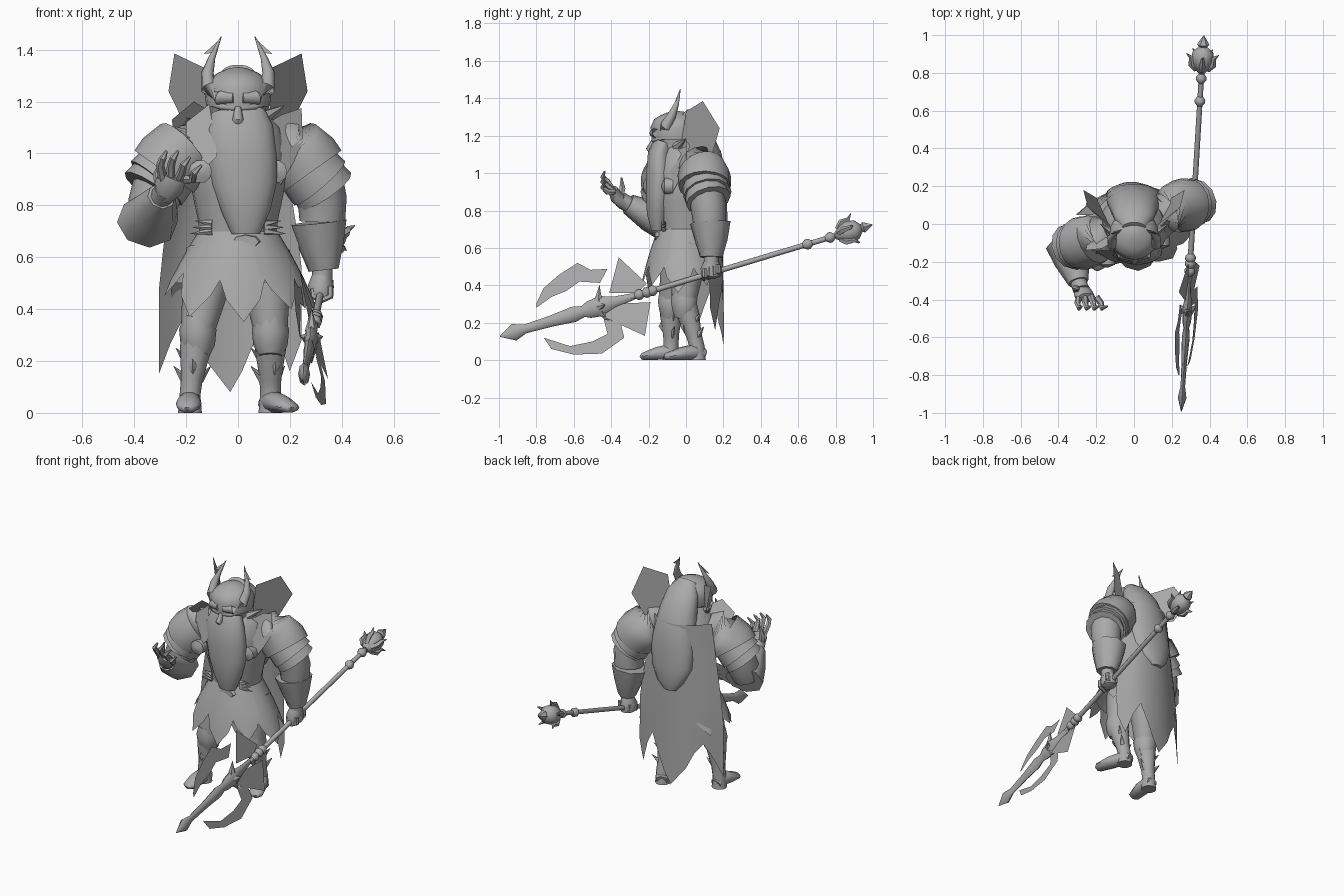
import bpy, bmesh, math
from mathutils import Vector

grey = bpy.data.materials.new("stone_grey")
grey.diffuse_color = (0.4, 0.4, 0.4, 1)


def build(name, verts, faces, smooth=True, angle=50):
    me = bpy.data.meshes.new(name)
    me.from_pydata([tuple(v) for v in verts], [], faces)
    bm = bmesh.new()
    bm.from_mesh(me)
    bmesh.ops.recalc_face_normals(bm, faces=bm.faces)
    bm.to_mesh(me)
    bm.free()
    me.materials.append(grey)
    ob = bpy.data.objects.new(name, me)
    bpy.context.collection.objects.link(ob)
    if smooth:
        bpy.ops.object.select_all(action='DESELECT')
        ob.select_set(True)
        bpy.context.view_layer.objects.active = ob
        bpy.ops.object.shade_smooth_by_angle(angle=math.radians(angle))
    return ob


def tube(name, stations, n=12, ref=None, cap=True):
    """Sweep ellipses along a path; each station is x, y, z, rx[, ry]."""
    pts = [Vector(s[:3]) for s in stations]
    verts, m = [], len(pts)
    for i, s in enumerate(stations):
        t = (pts[min(i + 1, m - 1)] - pts[max(i - 1, 0)]).normalized()
        r = Vector(ref) if ref else Vector((0, 1, 0) if abs(t.z) > 0.6 else (0, 0, 1))
        side = r.cross(t).normalized()
        up = t.cross(side)
        for k in range(n):
            a = 2 * math.pi * k / n
            verts.append(pts[i] + side * math.cos(a) * s[3] + up * math.sin(a) * s[-1])
    faces = [(i * n + k, i * n + (k + 1) % n, (i + 1) * n + (k + 1) % n, (i + 1) * n + k)
             for i in range(m - 1) for k in range(n)]
    if cap:
        faces += [tuple(range(n)), tuple(range((m - 1) * n, m * n))]
    return build(name, verts, faces)


def plate(name, pts):
    return build(name, pts, [tuple(range(len(pts)))], smooth=False)


def spike(name, base, tip, r, n=6):
    return tube(name, [(*base, r), (*tip, 0.001)], n)


def flip(pts, s):
    return [(s * p[0], *p[1:]) for p in pts]


# torso, turned so the right-hand shoulder sits back
TURN = (-0.3, 0.95, 0)
tube("torso", [(0, -.01, .68, .15, .135), (0, -.01, .74, .155, .14), (0, -.015, .85, .178, .165),
               (0, -.01, 1.0, .195, .175), (0, -.01, 1.1, .165, .15), (0, -.03, 1.18, .09, .09)], 20, TURN)
tube("buckle", [(.03, -.14, .66, .06, .03), (.03, -.165, .66, .05, .025)], 8)

# head, face, beard and hair
tube("head", [(0, -.05, 1.06, .09, .09), (0, -.06, 1.15, .105, .118), (0, -.06, 1.22, .115, .125)], 16)
tube("helmet", [(0, -.055, 1.18, .122, .128), (0, -.055, 1.24, .13, .135), (0, -.05, 1.28, .115, .12),
                (0, -.05, 1.31, .08, .085), (0, -.05, 1.328, .035, .04), (0, -.05, 1.333, .003)], 20)
tube("nose", [(0, -.17, 1.18, .012), (0, -.192, 1.13, .022), (0, -.175, 1.095, .012)], 8)
tube("beard", [(0, -.12, 1.16, .105, .055), (.005, -.14, 1.1, .13, .065), (.015, -.14, .98, .135, .075),
               (.025, -.145, .88, .125, .07), (.03, -.15, .78, .095, .06), (.03, -.15, .69, .055, .035)], 18)
tube("back_hair", [(0, -.02, 1.315, .06, .04), (0, .03, 1.26, .105, .06), (0, .07, 1.18, .12, .08),
                   (0, .1, 1.08, .135, .095), (0, .13, .95, .148, .085), (-.01, .155, .83, .14, .065),
                   (-.015, .18, .74, .09, .045), (-.02, .19, .69, .04, .02)], 18)
for s in (-1, 1):
    tube("brow", flip([(.01, -.172, 1.175, .012), (.06, -.16, 1.18, .014), (.1, -.11, 1.19, .01)], s), 8)
    tube("horn", flip([(.015, -.175, 1.215, .022), (.07, -.155, 1.215, .03), (.112, -.11, 1.25, .031),
                       (.118, -.075, 1.31, .024), (.1, -.05, 1.37, .013), (.065, -.03, 1.45, .002)], s), 10)
    plate("horn_barb", flip([(.07, -.035, 1.44), (.133, -.055, 1.383), (.08, -.05, 1.39)], s))
    spike("ear", (s * .1, -.05, 1.14), (s * .18, .0, 1.185), .028)
    # standing collar blades
    plate("collar_blade", flip([(.13, 0, 1.33), (.245, .09, 1.385), (.268, .18, 1.24),
                                (.2, .14, 1.1), (.12, -.03, 1.12)], s))
    dy = .05 * s
    tube("clasp", flip([(.145, -.12 + dy, .93, .045), (.145, -.165 + dy, .93, .045),
                        (.145, -.18 + dy, .93, .01)], s), 10)
    # pauldron made of a dome and two overlapping bands
    q = .1 * s
    tube("pauldron_dome", flip([(.13, q * .4, 1.06, .07), (.17, q * .6, 1.045, .11), (.21, q * .8, 1.015, .132),
                                (.26, q, .965, .142), (.285, q, .93, .14)], s), 16)
    tube("pauldron_band", flip([(.25, q, .96, .12), (.315, q * 1.15, .885, .13)], s), 12)
    tube("pauldron_rim", flip([(.29, q, .92, .11), (.335, q * 1.2, .855, .123)], s), 12)

# shoulder lapels standing between neck and pauldron
plate("left_lapel", [(-.12, -.1, 1.17), (-.17, -.13, 1.2), (-.255, -.14, 1.13), (-.24, -.05, 1.02),
                     (-.175, .06, .9), (-.13, 0, 1.03)])
plate("left_chest_lapel", [(-.11, -.14, 1.19), (-.2, -.14, 1.12), (-.2, -.17, 1.0), (-.16, -.19, .91),
                           (-.08, -.2, .99)])
plate("right_lapel", [(.12, -.06, 1.12), (.17, .02, 1.15), (.245, .0, 1.175), (.25, .0, 1.03),
                      (.165, -.08, .88), (.12, -.13, 1.0)])

# raised arm with flared cuff and open hand
tube("raised_upper_arm", [(-.3, -.1, .9, .1), (-.33, -.12, .8, .095), (-.34, -.14, .73, .08)])
tube("raised_cuff", [(-.35, -.1, .735, .12, .105), (-.325, -.2, .775, .095, .085), (-.295, -.31, .835, .055)], 8)
tube("raised_wrist", [(-.3, -.29, .82, .045), (-.28, -.35, .86, .042)], 10)
tube("raised_palm", [(-.285, -.33, .835, .04, .035), (-.265, -.375, .875, .058, .032),
                     (-.25, -.39, .91, .05, .026)], 10)
for i in range(4):
    x = -.29 + .03 * i
    h = (.025, .025, .0, -.03)[i]
    tube("raised_finger", [(x, -.385, .9, .018), (x - .01 + .012 * i, -.42, .93 + h, .016),
                           (x + .01 * i, -.445, .955 + h, .014), (x + .015 + .015 * i, -.435, .985 + h, .005)], 6)
tube("raised_thumb", [(-.3, -.35, .87, .02), (-.31, -.34, .92, .018), (-.29, -.345, .975, .005)], 6)

# lowered arm gripping the staff
tube("lowered_upper_arm", [(.3, .1, .92, .1), (.325, .12, .82, .095), (.325, .125, .74, .088)])
tube("lowered_cuff", [(.31, .13, .735, .112, .11), (.32, .135, .64, .085, .092), (.33, .135, .55, .055, .065)],
     8, (-.5, .7, .3))
tube("lowered_wrist", [(.325, .135, .57, .04), (.325, .135, .51, .04)], 10)
tube("lowered_fist", [(.325, .135, .54, .035), (.32, .135, .49, .05, .06), (.318, .135, .45, .045, .055),
                      (.318, .135, .435, .02)], 10)
for i in range(4):
    y = .1 + .024 * i
    z = .45 + .3 * (y - .1)
    tube("grip_finger", [(.355, y, z + .04, .014), (.355, y, z, .014), (.32, y - .004, z - .015, .014),
                         (.29, y, z, .012), (.285, y, z + .03, .008)], 6, (0, 1, 0))

# legs with knee guards and armoured shins: hip, knee, ankle, toe
legs = {-1: ((-.1, -.02, .62), (-.155, -.08, .32), (-.185, -.08, .07), (-.195, -.23, .02)),
        1: ((.1, .02, .62), (.125, -.01, .32), (.125, .06, .07), (.2, -.1, .02))}
for s, (hip, knee, ankle, toe) in legs.items():
    H, K, A, T = map(Vector, (hip, knee, ankle, toe))
    tube("thigh", [(*H, .1), (*H.lerp(K, .5), .088), (*K, .066)], 12)
    tube("shin", [(*K, .062), (*K.lerp(A, .3), .06), (*K.lerp(A, .75), .042), (*A, .04), (A.x, A.y, 0, .046)], 12)
    tube("knee_guard", [(*(K + Vector((0, -.01, .06))), .055), (*K, .072, .075),
                        (*(K - Vector((0, 0, .06))), .066), (*(K - Vector((0, .01, .1))), .045)], 10)
    d = (T - A) * Vector((1, 1, 0))
    heel, mid = A - d * .22, A + d * .5
    tube("foot", [(heel.x, heel.y, .03, .035, .03), (A.x, A.y, .045, .042, .045), (mid.x, mid.y, .036, .05, .036),
                  (T.x, T.y, .02, .04, .02), (T.x + d.x * .08, T.y + d.y * .08, .012, .015, .012)], 10, (0, 0, 1))
    f = d.normalized()
    for w, z in ((.9, .13), (-.9, .13), (.9, .2), (-.9, .2)):
        side = Vector((-f.y, f.x, 0)) * w - f * .3
        c = A.lerp(K, (z - .07) / .25)
        spike("shin_spike", c + side * .03, c + side * .08 + Vector((0, 0, .05)), .02, 4)
    c = A.lerp(K, .45)
    tube("shin_gem", [(*(c + f * .04 + Vector((0, 0, -.035))), .003), (*(c + f * .048), .018),
                      (*(c + f * .045 + Vector((0, 0, .035))), .003)], 4)


# skirt with pointed petals
def skirt_point(a, z, out=0.0):
    k = .72 - z
    rx = .14 + .62 * k - .42 * k * k + out
    ry = .135 + .36 * k - .3 * k * k + out
    return Vector((rx * math.sin(a), -.01 - ry * math.cos(a), z))


def skirt_petal(a, h, tip, n=6, m=4):
    """Curved plate hugging the skirt and narrowing to a point."""
    vs, mid = [], .66 + (tip - .66) * .55
    for j in range(m + 1):
        v = j / m
        wide = h * (1.05 if v < .6 else 1.05 * (1 - v) / .4)
        vs += [skirt_point(a + wide * (2 * i / n - 1), .7 + (tip - .7) * v, .012 * v) for i in range(n + 1)]
    w = n + 1
    build("skirt_petal", vs, [(j * w + i, j * w + i + 1, (j + 1) * w + i + 1, (j + 1) * w + i)
                              for j in range(m) for i in range(n)])


SEG = 20
rows = [[skirt_point(2 * math.pi * k / SEG, z, -.008) for k in range(SEG)] for z in (.72, .66, .58, .5)]
build("skirt", [v for r in rows for v in r],
      [(i * SEG + k, i * SEG + (k + 1) % SEG, (i + 1) * SEG + (k + 1) % SEG, (i + 1) * SEG + k)
       for i in range(3) for k in range(SEG)])
for deg, tip, w in ((4, .35, 20), (-36, .37, 22), (42, .4, 22), (-80, .45, 26), (82, .36, 26),
                    (-122, .42, 24), (122, .4, 24)):
    skirt_petal(math.radians(deg), math.radians(w), tip)
for s in (-1, 1):
    for i in range(3):
        spike("hip_feather", (s * .1, -.12, .7 + .015 * i), (s * (.185 - .01 * i), -.11, .69 + .025 * i), .015, 5)

# cape with ragged hem
hem = [.15, .27, .36, .3, .2, .14, .08, .16, .27, .38, .3, .16, .28]
N, R = len(hem), 7
verts = []
for j in range(R):
    for i in range(N):
        u, v = -1 + 2 * i / (N - 1), j / (R - 1)
        z = 1.12 + (hem[i] - 1.12) * v
        x = u * (.19 + .085 * min(1, 1.6 * v))
        verts.append((-.03 + x, .185 + .015 * v - .11 * u * u + .14 * x, z))
build("cape", verts, [(j * N + i, j * N + i + 1, (j + 1) * N + i + 1, (j + 1) * N + i)
                      for j in range(R - 1) for i in range(N - 1)])


# staff
def on_staff(y):
    return Vector((.31 + .06 * y, y, .425 + .3 * y))


def turned(name, prof, n=8, flat=1.0):
    tube(name, [(*on_staff(y), r * flat, r) for y, r in prof], n, (0, 0, 1))


turned("staff_shaft", [(-.3, .015), (.85, .014)])
turned("spear_head", [(-.995, .002), (-.92, .046), (-.86, .024), (-.72, .03), (-.6, .042), (-.55, .03),
                      (-.52, .045), (-.45, .055), (-.38, .03), (-.28, .018)], 8, .5)
for y in (-.25, -.21, -.18, .65, .77):
    turned("staff_ring", [(y - .025, .014), (y - .008, .028), (y + .008, .028), (y + .025, .014)])
turned("finial_bulb", [(.8, .02), (.83, .045), (.87, .06), (.91, .055), (.94, .02)], 10)
turned("finial_tip", [(.93, .015), (.95, .033), (.998, .002)], 6)
axis = (on_staff(1) - on_staff(0)).normalized()
e1 = Vector((1, 0, 0)).cross(axis).normalized()
e2 = axis.cross(e1)
for k in range(5):
    a = 2 * math.pi * k / 5
    o = e1 * math.cos(a) + e2 * math.sin(a)
    p = on_staff(.82)
    tube("finial_petal", [(*(p + o * .03), .016), (*(p + o * .06 + axis * .03), .018),
                          (*(p + o * .065 + axis * .07), .012), (*(p + o * .09 + axis * .09), .002)],
         5, tuple(axis.cross(o)))
for k in range(4):
    a = math.pi * k / 2
    o = e1 * math.cos(a) + e2 * math.sin(a) * .4
    p = on_staff(-.46)
    spike("spear_spike", p + o * .03, p + o * .11 + axis * .03, .025)

# ribbon blades around the spear: (y, z) outlines, leaning sideways with distance from the staff
ribbons = [
    [(-.8, .28), (-.8, .305), (-.76, .386), (-.68, .456), (-.58, .52), (-.51, .483), (-.42, .488), (-.46, .413),
     (-.57, .42), (-.64, .37), (-.72, .338)],
    [(-.36, .55), (-.21, .41), (-.26, .36), (-.41, .36)],
    [(-.76, .12), (-.72, .06), (-.6, .03), (-.45, .035), (-.33, .12), (-.35, .2), (-.44, .22), (-.42, .14),
     (-.5, .1), (-.62, .075)],
    [(-.46, .24), (-.22, .13), (-.19, .31), (-.4, .3)]]
for out in ribbons:
    plate("ribbon_blade", [(on_staff(y).x + .22 * (on_staff(y).z - z), y, z) for y, z in out])
